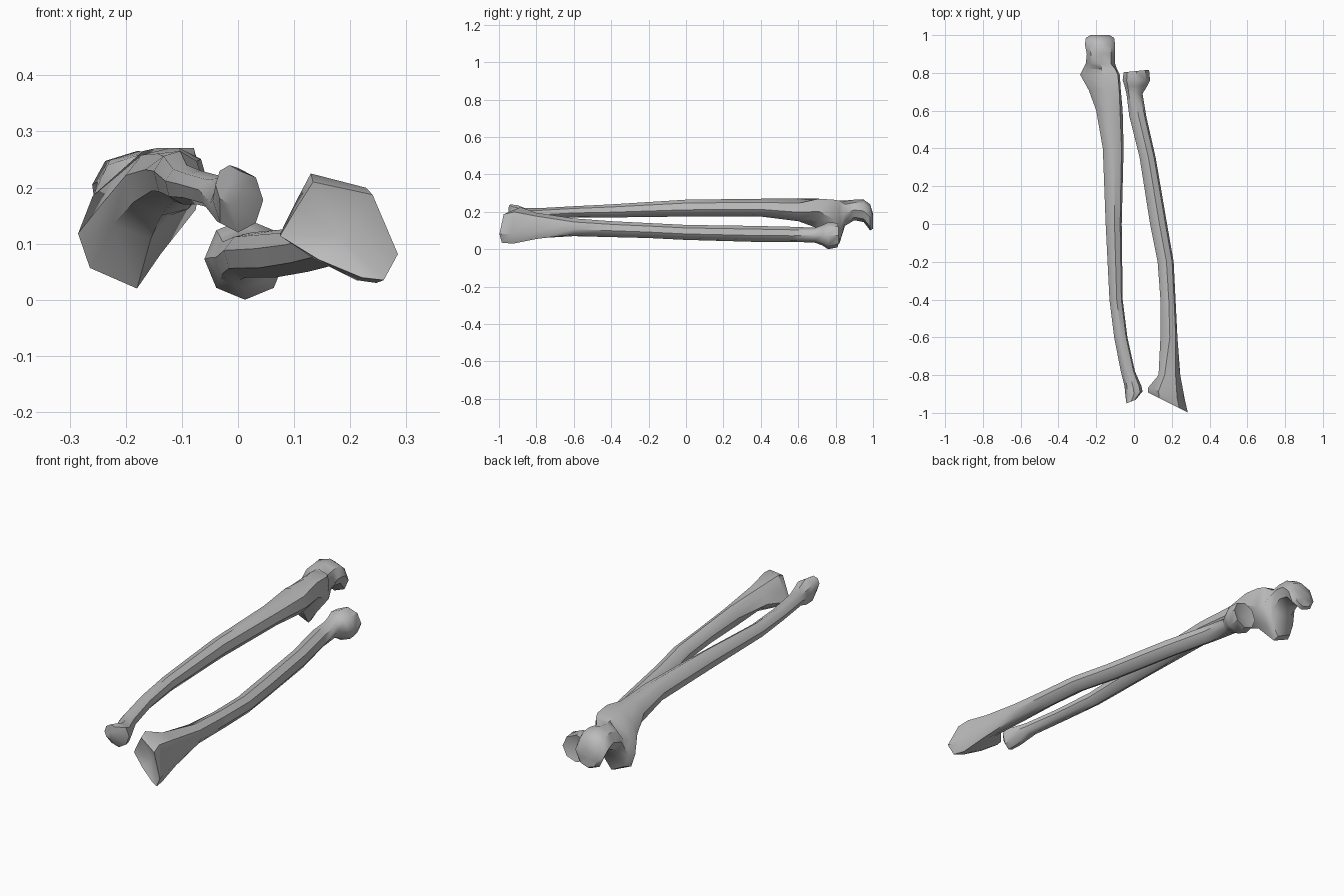
import bpy
import bmesh
import math

cube = bpy.data.objects.get("Cube")
if cube:
    bpy.data.objects.remove(cube)

bone_grey = bpy.data.materials.new("bone grey")
bone_grey.use_nodes = True
GREY = (0.5, 0.5, 0.5, 1)
bone_grey.diffuse_color = GREY
bone_grey.node_tree.nodes["Principled BSDF"].inputs["Base Color"].default_value = GREY

# Cross-sections in a unit box, anticlockwise from +x, eight points each
ROUND = [(math.cos(i * math.pi / 4), math.sin(i * math.pi / 4)) for i in range(8)]
RIDGED = [(1, -.2), (.8, .6), (.1, 1), (-.6, .8), (-1, .2), (-.8, -.6), (-.1, -1), (.6, -.8)]
WRIST = [(1, -.47), (.57, .74), (-.44, 1), (-.72, .47), (-1, -.1), (-.35, -.58), (.39, -.95), (.76, -1)]
ELBOW = [(1, .15), (.9, 1), (.1, 1), (-.75, .35), (-1, -.2), (-.8, -.7), (0, -1), (.4, -.5)]


def bone(name, sections, first_dish, last_dish):
    """Loft sections (shape, y, left, right, bottom, top, slant) from wrist to elbow."""
    bm = bmesh.new()
    rings = []
    for shape, y, x0, x1, z0, z1, slant in sections:
        cx, cz, hx, hz = (x0 + x1) / 2, (z0 + z1) / 2, (x1 - x0) / 2, (z1 - z0) / 2
        rings.append([bm.verts.new((cx + u * hx, y + slant * u * hx, cz + v * hz)) for u, v in shape])
    for a, b in zip(rings, rings[1:]):
        for i in range(len(a)):
            j = (i + 1) % len(a)
            bm.faces.new((a[i], a[j], b[j], b[i]))
    # Dished joint surfaces at both ends
    for ring, dish in ((rings[0], first_dish), (rings[-1], last_dish)):
        centre = sum((v.co for v in ring), ring[0].co * 0) / len(ring)
        centre.y += dish
        hub = bm.verts.new(centre)
        for i, v in enumerate(ring):
            bm.faces.new((hub, v, ring[(i + 1) % len(ring)]))
    bmesh.ops.recalc_face_normals(bm, faces=bm.faces)
    mesh = bpy.data.meshes.new(name)
    bm.to_mesh(mesh)
    bm.free()
    mesh.materials.append(bone_grey)
    obj = bpy.data.objects.new(name, mesh)
    bpy.context.collection.objects.link(obj)
    bpy.ops.object.select_all(action="DESELECT")
    obj.select_set(True)
    bpy.context.view_layer.objects.active = obj
    bpy.ops.object.shade_smooth_by_angle(angle=math.radians(42))


# Inner forearm bone: small head at the wrist, hooked notch at the elbow
bone("ulna", [
    (ROUND, -.94, -.04, .01, .17, .24, .4),
    (ROUND, -.9, -.045, .045, .12, .235, .3),
    (ROUND, -.86, -.05, .04, .125, .22, 0),
    (RIDGED, -.78, -.07, .005, .16, .22, 0),
    (RIDGED, -.6, -.105, -.035, .17, .23, 0),
    (RIDGED, -.4, -.13, -.06, .17, .24, 0),
    (RIDGED, 0, -.15, -.065, .175, .265, 0),
    (RIDGED, .4, -.165, -.055, .175, .27, 0),
    (RIDGED, .6, -.2, -.06, .15, .27, 0),
    (ELBOW, .71, -.24, -.07, .11, .27, 0),
    (ELBOW, .79, -.285, -.075, .02, .265, 0),
    (ELBOW, .82, -.27, -.09, .03, .26, 0),
    (ROUND, .85, -.255, -.1, .125, .26, 0),
    (ROUND, .9, -.25, -.1, .155, .265, 0),
    (ROUND, .95, -.26, -.1, .145, .265, 0),
    (ROUND, .985, -.255, -.105, .1, .24, 0),
    (ROUND, 1, -.23, -.13, .11, .19, 0),
], 0, 0)

# Outer forearm bone: broad slanted wrist end, round cupped head
bone("radius", [
    (WRIST, -.945, .075, .285, .035, .21, -.5),
    (WRIST, -.9, .075, .27, .03, .225, -.35),
    (WRIST, -.8, .13, .245, .055, .195, 0),
    (RIDGED, -.6, .14, .23, .07, .165, 0),
    (RIDGED, -.4, .14, .22, .065, .15, 0),
    (RIDGED, -.2, .125, .21, .06, .14, 0),
    (RIDGED, 0, .085, .175, .05, .13, 0),
    (RIDGED, .35, .03, .115, .04, .125, 0),
    (RIDGED, .57, -.025, .065, .04, .12, 0),
    (ROUND, .69, -.04, .045, .035, .115, 0),
    (ROUND, .73, -.05, .07, .02, .13, 0),
    (ROUND, .76, -.06, .085, 0, .145, 0),
    (ROUND, .81, -.055, .08, .01, .14, .1),
], .03, -.02)
